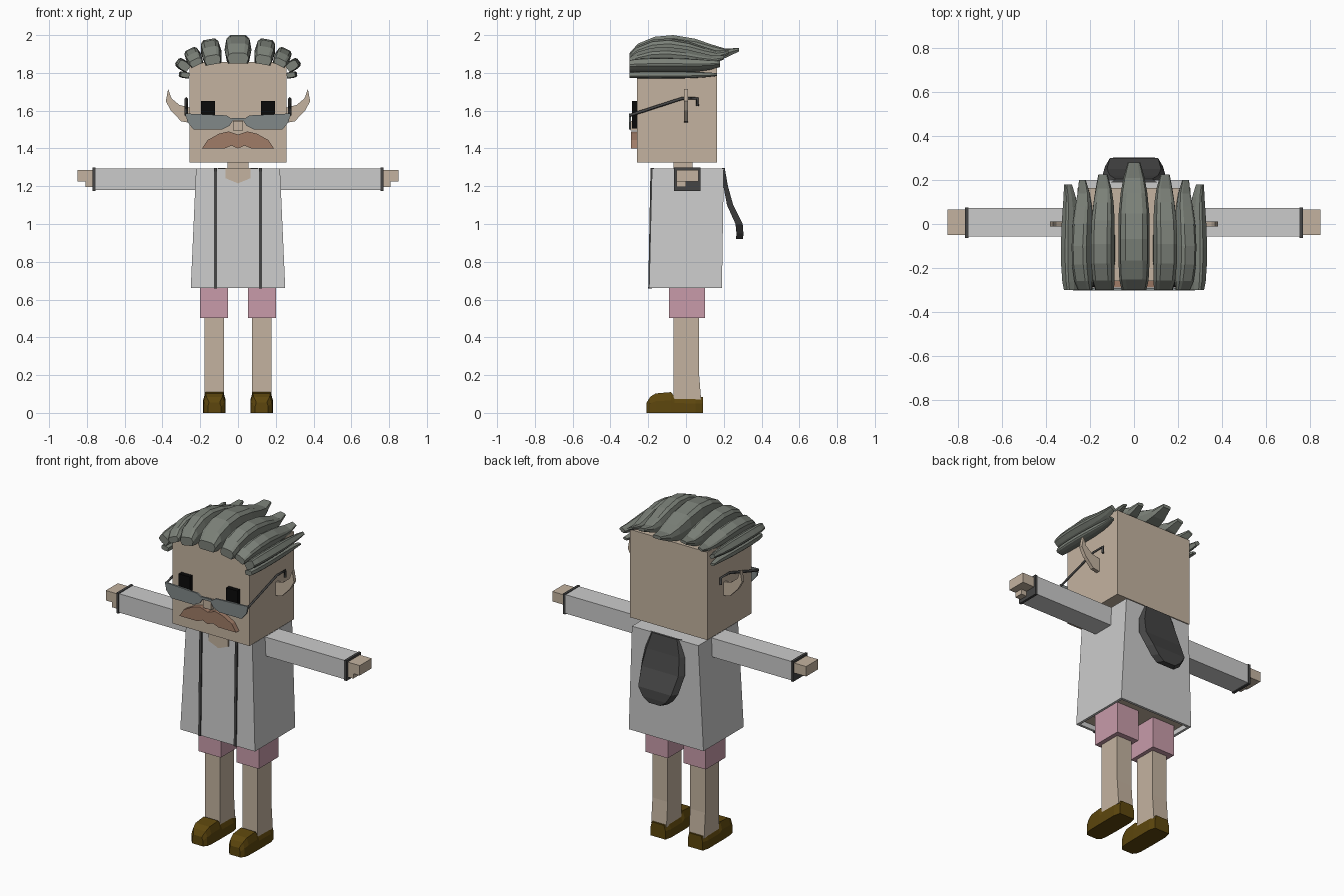
import bpy, bmesh, math
from mathutils import Vector

cube = bpy.data.objects.get("Cube")
if cube:
    bpy.data.objects.remove(cube, do_unlink=True)


def material(name, r, g, b):
    m = bpy.data.materials.new(name)
    m.use_nodes = True
    m.diffuse_color = (r, g, b, 1)
    m.node_tree.nodes["Principled BSDF"].inputs["Base Color"].default_value = (r, g, b, 1)
    return m


SKIN = material("skin", .55, .45, .35)
COAT = material("coat_white", .6, .6, .6)
TRIM = material("dark_trim", .06, .06, .06)
HAIR = material("hair_grey", .2, .22, .19)
LENS = material("lens_grey", .22, .25, .25)
BROWN = material("moustache_brown", .35, .2, .135)
PINK = material("shorts_pink", .58, .33, .4)
SHOE = material("shoe_brown", .11, .062, .004)
BLACK = material("eye_black", .003, .003, .003)


def loft(name, rings, mat, mirror=False):
    """Join equal rings of points into a closed solid, optionally copied across x."""
    bm = bmesh.new()
    for s in ((1, -1) if mirror else (1,)):
        vs = [[bm.verts.new((x * s, y, z)) for x, y, z in ring] for ring in rings]
        n = len(vs[0])
        for a, b in zip(vs, vs[1:]):
            for i in range(n):
                j = (i + 1) % n
                bm.faces.new((a[i], a[j], b[j], b[i]))
        bm.faces.new(vs[0])
        bm.faces.new(vs[-1])
    bmesh.ops.recalc_face_normals(bm, faces=bm.faces)
    me = bpy.data.meshes.new(name)
    bm.to_mesh(me)
    bm.free()
    me.materials.append(mat)
    ob = bpy.data.objects.new(name, me)
    bpy.context.collection.objects.link(ob)
    return ob


def rect(x0, x1, y0, y1, z):
    return [(x0, y0, z), (x1, y0, z), (x1, y1, z), (x0, y1, z)]


def box(name, x, y, z, mat, mirror=False):
    return loft(name, [rect(*x, *y, h) for h in z], mat, mirror)


def plate(name, outline, y, mat, mirror=False):
    return loft(name, [[(px, d, pz) for px, pz in outline] for d in y], mat, mirror)


# Head, neck and face
box("head", (-.258, .258), (-.26, .165), (1.325, 1.857), SKIN)
box("neck", (-.055, .055), (-.065, .035), (1.25, 1.34), SKIN)
box("eyes", (.122, .196), (-.287, -.25), (1.505, 1.652), BLACK, True)
box("nose", (-.027, .027), (-.295, -.25), (1.495, 1.545), SKIN)
half = [(.05, 1.49), (.1, 1.478), (.16, 1.445), (.19, 1.4), (.07, 1.4), (.035, 1.415)]
plate("moustache", [(0, 1.473)] + half + [(0, 1.4)] + [(-x, z) for x, z in half[::-1]],
      (-.29, -.25), BROWN)
plate("ears", [(.25, 1.535), (.3, 1.543), (.355, 1.6), (.382, 1.65), (.37, 1.715),
               (.352, 1.665), (.31, 1.63), (.25, 1.615)], (-.011, .011), SKIN, True)

# Glasses
plate("lenses", [(.025, 1.55), (.06, 1.575), (.278, 1.585), (.268, 1.54), (.235, 1.5),
                 (.085, 1.5), (.045, 1.52)], (-.303, -.292), LENS, True)
box("glasses_bridge", (-.035, .035), (-.303, -.292), (1.548, 1.562), LENS)
for side, s in (("left", 1), ("right", -1)):
    cu = bpy.data.curves.new(side + "_temple", "CURVE")
    cu.dimensions = "3D"
    cu.bevel_depth = .008
    cu.bevel_resolution = 0
    cu.use_fill_caps = True
    path = [(-.298, 1.575), (-.02, 1.665), (.06, 1.665), (.06, 1.625)]
    sp = cu.splines.new("POLY")
    sp.points.add(len(path) - 1)
    for p, (y, z) in zip(sp.points, path):
        p.co = (s * .274, y, z, 1)
    cu.materials.append(TRIM)
    bpy.context.collection.objects.link(bpy.data.objects.new(side + "_temple", cu))

# Hair: strands running front to back, fanned around the head
# strand = base x, base z, lean, thickness, width, back tip y
STRANDS = [(0, 1.85, 0, .15, .142, .28), (.13, 1.845, 10, .135, .108, .225),
           (.215, 1.84, 25, .096, .086, .2), (.262, 1.82, 55, .075, .058, .18),
           (.258, 1.785, 80, .055, .036, .165)]
# station = position along strand, underside, top, width factor
STATIONS = [(0, .0, .36, .8), (.08, .0, .7, .94), (.23, .0, .94, 1), (.4, .0, 1, 1),
            (.6, .0, .87, .98), (.76, .08, .66, .86), (.88, .2, .52, .68), (1, .42, .55, .4)]
SECTION = [(-.4, 0), (-.5, .5), (-.43, .88), (-.28, 1), (.28, 1), (.43, .88), (.5, .5), (.4, 0)]
for i, (bx, bz, lean, t, w, tip) in enumerate(STRANDS):
    a = math.radians(lean)
    out = Vector((math.sin(a), 0, math.cos(a)))
    across = Vector((math.cos(a), 0, -math.sin(a)))
    rings = []
    for f, lo, hi, wf in STATIONS:
        if i > 2:
            hi = .7 + .3 * hi
        base = Vector((bx, -.3 + f * (tip + .3), bz))
        rings.append([base + across * (u * w * wf) + out * (t * (lo + (hi - lo) * v))
                      for u, v in SECTION])
    loft("hair_strand_%d" % i, rings, HAIR, i > 0)

# Coat body with a hollow hem
coat = loft("coat", [rect(-.222, .222, -.18, .2, 1.295), rect(-.25, .25, -.195, .19, .66),
                     rect(-.235, .235, -.18, .175, .66), rect(-.235, .235, -.18, .175, .69)], COAT)
coat.data.materials.append(SKIN)
for p in coat.data.polygons:
    if p.normal.z < -.9 and p.center.z > .68:
        p.material_index = 1
loft("coat_front_edges", [rect(.111, .127, -.2, -.18, .658), rect(.111, .127, -.188, -.17, 1.296)],
     TRIM, True)
plate("neck_opening", [(-.065, 1.297), (-.065, 1.242), (0, 1.215), (.065, 1.242), (.065, 1.297)],
      (-.187, -.178), SKIN)

# Hood hanging behind the back: height, half width, inner y, outer y
HOOD = [(1.296, .105, .19, .205), (1.2, .132, .198, .222), (1.1, .145, .217, .25),
        (1.0, .132, .262, .3), (.95, .1, .267, .304), (.92, .06, .265, .302)]
loft("hood", [[(-w, y0, z), (-w + .022, y1, z), (w - .022, y1, z), (w, y0, z)]
              for z, w, y0, y1 in HOOD], TRIM)

# Arms, cuffs and hands
box("sleeves", (.2, .76), (-.058, .073), (1.18, 1.294), COAT, True)
box("cuffs", (.755, .77), (-.063, .076), (1.175, 1.298), TRIM, True)
box("hands", (.76, .85), (-.05, .065), (1.225, 1.285), SKIN, True)
box("thumbs", (.76, .807), (-.05, .0), (1.195, 1.23), SKIN, True)

# Legs, shorts and shoes
box("shorts", (.052, .202), (-.09, .1), (.502, .72), PINK, True)
loft("legs", [rect(.075, .177, -.065, .08, .07), rect(.075, .177, -.065, .068, .22),
              rect(.075, .177, -.065, .068, .52)], SKIN, True)
# station = y, half width, height
SHOES = [(-.208, .035, .055), (-.19, .052, .085), (-.16, .058, .103), (-.08, .06, .11),
         (-.06, .06, .086), (.05, .06, .084), (.09, .05, .084)]
loft("shoes", [[(.125 + u * w, y, v * h) for u, v in
                ((-1, 0), (-1, .6), (-.8, 1), (.8, 1), (1, .6), (1, 0))]
               for y, w, h in SHOES], SHOE, True)
